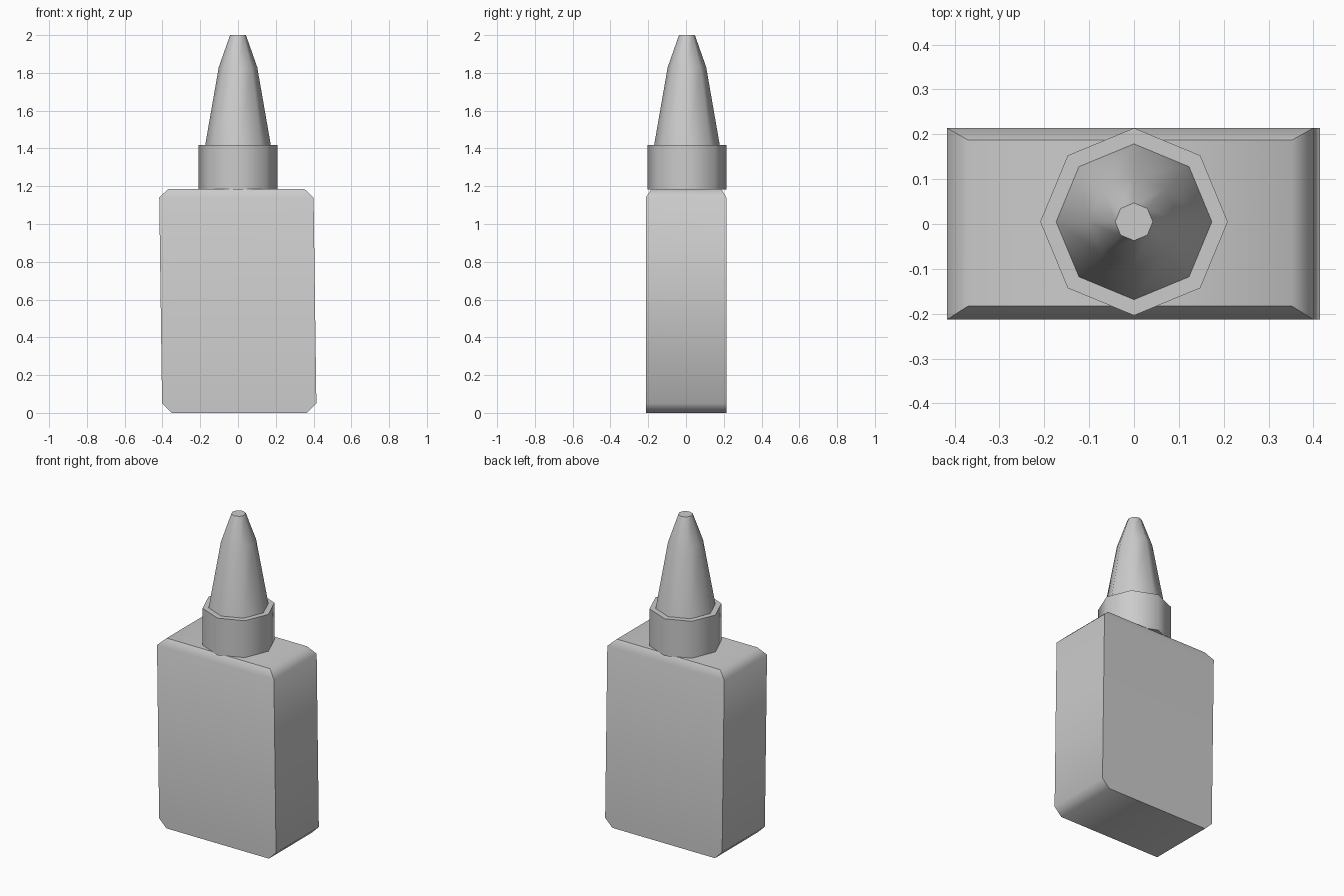
import bpy
import bmesh
from math import cos, sin, pi, radians

cube = bpy.data.objects.get("Cube")
if cube:
    bpy.data.objects.remove(cube, do_unlink=True)

# One plain grey for the whole bottle
grey = bpy.data.materials.new("light_grey")
grey.use_nodes = True
colour = (0.6, 0.6, 0.6, 1)
grey.diffuse_color = colour
grey.node_tree.nodes["Principled BSDF"].inputs["Base Color"].default_value = colour


def loft(name, rings, angle):
    """Skin a stack of equal-sized rings and cap both ends."""
    bm = bmesh.new()
    loops = [[bm.verts.new(p) for p in ring] for ring in rings]
    n = len(loops[0])
    for low, high in zip(loops, loops[1:]):
        for i in range(n):
            j = (i + 1) % n
            bm.faces.new((low[i], low[j], high[j], high[i]))
    bm.faces.new(loops[0][::-1])
    bm.faces.new(loops[-1])
    bmesh.ops.recalc_face_normals(bm, faces=bm.faces)
    mesh = bpy.data.meshes.new(name)
    bm.to_mesh(mesh)
    bm.free()
    mesh.materials.append(grey)
    obj = bpy.data.objects.new(name, mesh)
    bpy.context.collection.objects.link(obj)
    bpy.ops.object.select_all(action="DESELECT")
    obj.select_set(True)
    bpy.context.view_layer.objects.active = obj
    bpy.ops.object.shade_smooth_by_angle(angle=radians(angle))
    return obj


def box_ring(z, left, right, front, back):
    return [(left, front, z), (right, front, z), (right, back, z), (left, back, z)]


def octagon(radius, z):
    return [(radius * cos(i * pi / 4), 0.005 + radius * sin(i * pi / 4), z)
            for i in range(8)]


# Bottle body: slightly leaning box with chamfered ends and top rim
loft("bottle_body", [
    box_ring(0, -0.352, 0.365, -0.213, 0.214),
    box_ring(0.05, -0.402, 0.415, -0.213, 0.214),
    box_ring(1.14, -0.417, 0.4, -0.213, 0.214),
    box_ring(1.185, -0.37, 0.352, -0.183, 0.187),
], 50)

# Screw collar
loft("cap_collar", [octagon(0.209, 1.183), octagon(0.209, 1.418)], 50)

# Tapered nozzle with a cut tip
loft("nozzle", [octagon(0.175, 1.41), octagon(0.102, 1.83), octagon(0.042, 2)], 50)
